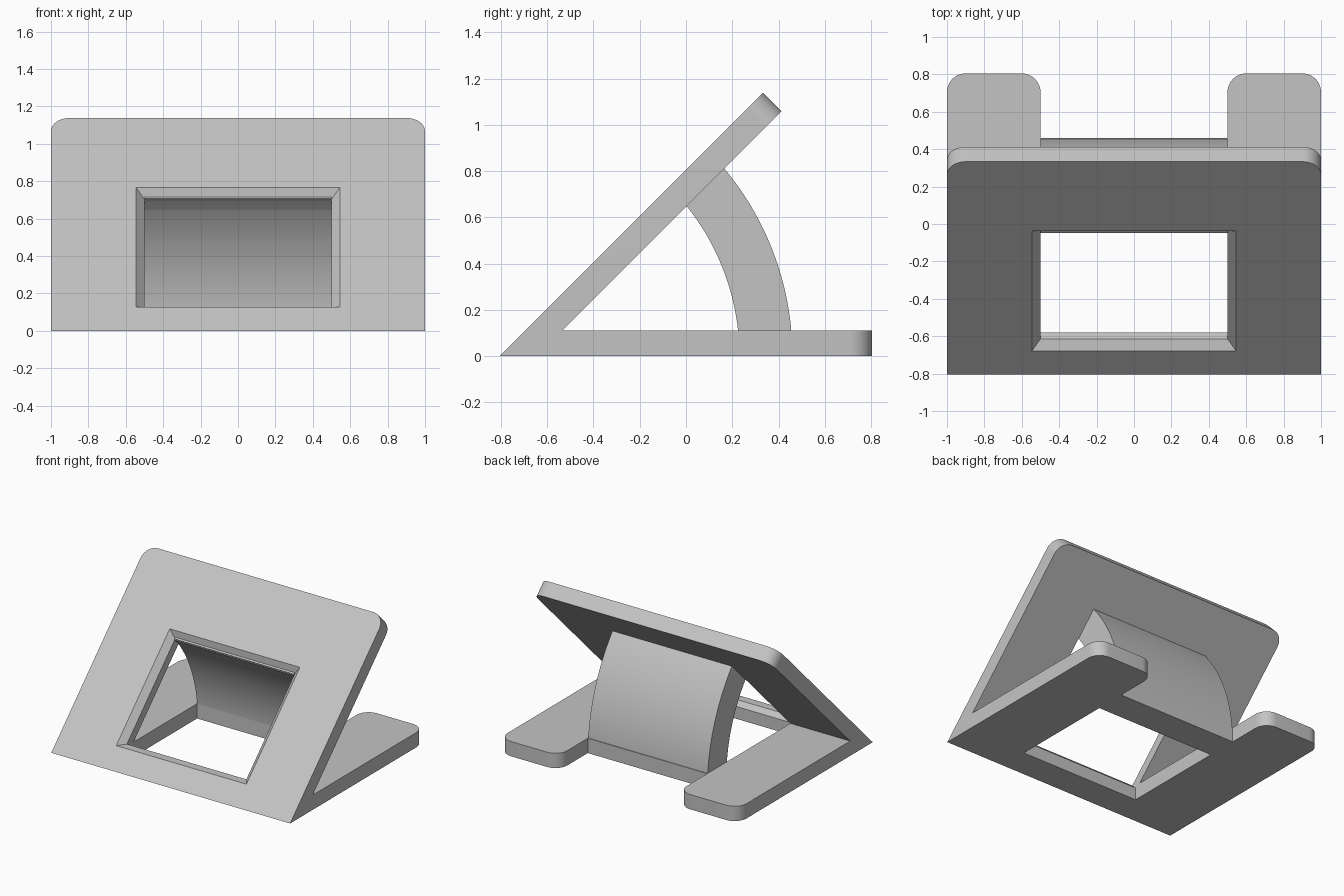
import bpy, bmesh, math
from mathutils import Matrix, Vector

if "Cube" in bpy.data.objects:
    bpy.data.objects.remove(bpy.data.objects["Cube"])

Y0 = -0.805            # y of the hinge edge where both plates meet
L, T = 1.61, 0.112     # plate length and thickness
R_IN, R_OUT = 1.036, 1.265
C = math.sqrt(0.5)

grey = bpy.data.materials.new("light grey")
grey.diffuse_color = (0.55, 0.55, 0.55, 1)
grey.use_nodes = True
grey.node_tree.nodes["Principled BSDF"].inputs["Base Color"].default_value = grey.diffuse_color

# local frames: x across, s along the plate, d into the plate from its outer face
FLAT = Matrix(((1, 0, 0, 0), (0, 1, 0, Y0), (0, 0, 1, 0), (0, 0, 0, 1)))
TILT = Matrix(((1, 0, 0, 0), (0, C, C, Y0), (0, C, -C, 0), (0, 0, 0, 1)))


def finish(bm, name, frame=None):
    if frame:
        bm.transform(frame)
    bmesh.ops.recalc_face_normals(bm, faces=bm.faces)
    me = bpy.data.meshes.new(name)
    bm.to_mesh(me)
    bm.free()
    me.materials.append(grey)
    ob = bpy.data.objects.new(name, me)
    bpy.context.collection.objects.link(ob)
    return ob


def side_prism(name, profile, half_width):
    """Extrude a (y, z) profile across x."""
    bm = bmesh.new()
    f = bm.faces.new([bm.verts.new((-half_width, y, z)) for y, z in profile])
    ext = bmesh.ops.extrude_face_region(bm, geom=[f])["geom"]
    bmesh.ops.translate(bm, vec=(2 * half_width, 0, 0),
                        verts=[v for v in ext if isinstance(v, bmesh.types.BMVert)])
    return finish(bm, name)


def frustum(name, frame, lo, hi):
    """Box or tapered box from two (half_x, s0, s1, d) rectangles."""
    bm = bmesh.new()
    for hx, s0, s1, d in (lo, hi):
        for x, s in ((-hx, s0), (hx, s0), (hx, s1), (-hx, s1)):
            bm.verts.new((x, s, d))
    bmesh.ops.convex_hull(bm, input=bm.verts)
    return finish(bm, name, frame)


def drill(name, frame, x, s, radius, d0, d1):
    bm = bmesh.new()
    bmesh.ops.create_cone(bm, cap_ends=True, segments=40, radius1=radius,
                          radius2=radius, depth=d1 - d0)
    bmesh.ops.translate(bm, verts=bm.verts, vec=(x, s, (d0 + d1) / 2))
    return finish(bm, name, frame)


def cut(target, cutter):
    m = target.modifiers.new(cutter.name, 'BOOLEAN')
    m.operation = 'DIFFERENCE'
    m.solver = 'EXACT'
    m.object = cutter
    bpy.context.view_layer.objects.active = target
    bpy.ops.object.modifier_apply(modifier=m.name)
    bpy.data.objects.remove(cutter, do_unlink=True)


# two plates joined at 45 degrees as one V-shaped body
k = T / math.tan(math.radians(22.5))
at = lambda s, d: (Y0 + C * (s + d), C * (s - d))
bracket = side_prism("angled_bracket", [(Y0, 0), (Y0 + L, 0), (Y0 + L, T), (Y0 + k, T),
                                        at(L, T), at(L, 0)], 1)

# notches that leave two tabs on each plate
for frame in (FLAT, TILT):
    cut(bracket, frustum("notch", frame, (0.5, R_OUT, 1.8, -0.1), (0.5, R_OUT, 1.8, T + 0.1)))

# rounded tab corners
bm = bmesh.new()
bm.from_mesh(bracket.data)
bmesh.ops.dissolve_limit(bm, angle_limit=0.01, verts=bm.verts, edges=bm.edges)
corners = []
for e in bm.edges:
    a, b = e.verts
    if abs(a.co.x - b.co.x) < 1e-3 and abs(e.calc_length() - T) < 0.01:
        if all((v.co - Vector((v.co.x, Y0, 0))).length > L - 0.02 for v in e.verts):
            corners.append(e)
bmesh.ops.bevel(bm, geom=corners, offset=0.1, segments=10, profile=0.5, affect='EDGES')
bm.to_mesh(bracket.data)
bm.free()

# windows in both plates, the front one with a chamfered rim
W0, W1 = 0.225, 1.03
cut(bracket, frustum("base_window", FLAT, (0.5, W0, W1, -0.1), (0.5, W0, W1, T + 0.01)))
cut(bracket, frustum("front_window", TILT, (0.5, W0, W1, -0.1), (0.5, W0, W1, T + 0.01)))
cut(bracket, frustum("window_chamfer", TILT, (0.555, W0 - 0.055, W1 + 0.065, -0.01),
                     (0.5, W0, W1 + 0.01, 0.045)))

# wide holes near the hinge edge, counterbored screw holes on the raised tabs
for x in (-0.89, 0.89):
    cut(bracket, drill("access_hole", TILT, x, 0.11, 0.073, -0.1, 0.4))
    cut(bracket, drill("screw_hole", TILT, x, 1.513, 0.041, -0.1, 0.3))
    cut(bracket, drill("screw_recess", TILT, x, 1.513, 0.07, 0.068, 0.3))

# curved brace between the plates, ends sunk into them
angles = [math.radians(2 + 41 * i / 32) for i in range(33)]
arc = lambda r, seq: [(Y0 + r * math.cos(a), r * math.sin(a)) for a in seq]
brace = side_prism("curved_brace", arc(R_OUT, angles) + arc(R_IN, angles[::-1]), 0.5)

for ob in (bracket, brace):
    bpy.ops.object.select_all(action='DESELECT')
    ob.select_set(True)
    bpy.context.view_layer.objects.active = ob
    bpy.ops.object.shade_smooth_by_angle(angle=math.radians(30))
